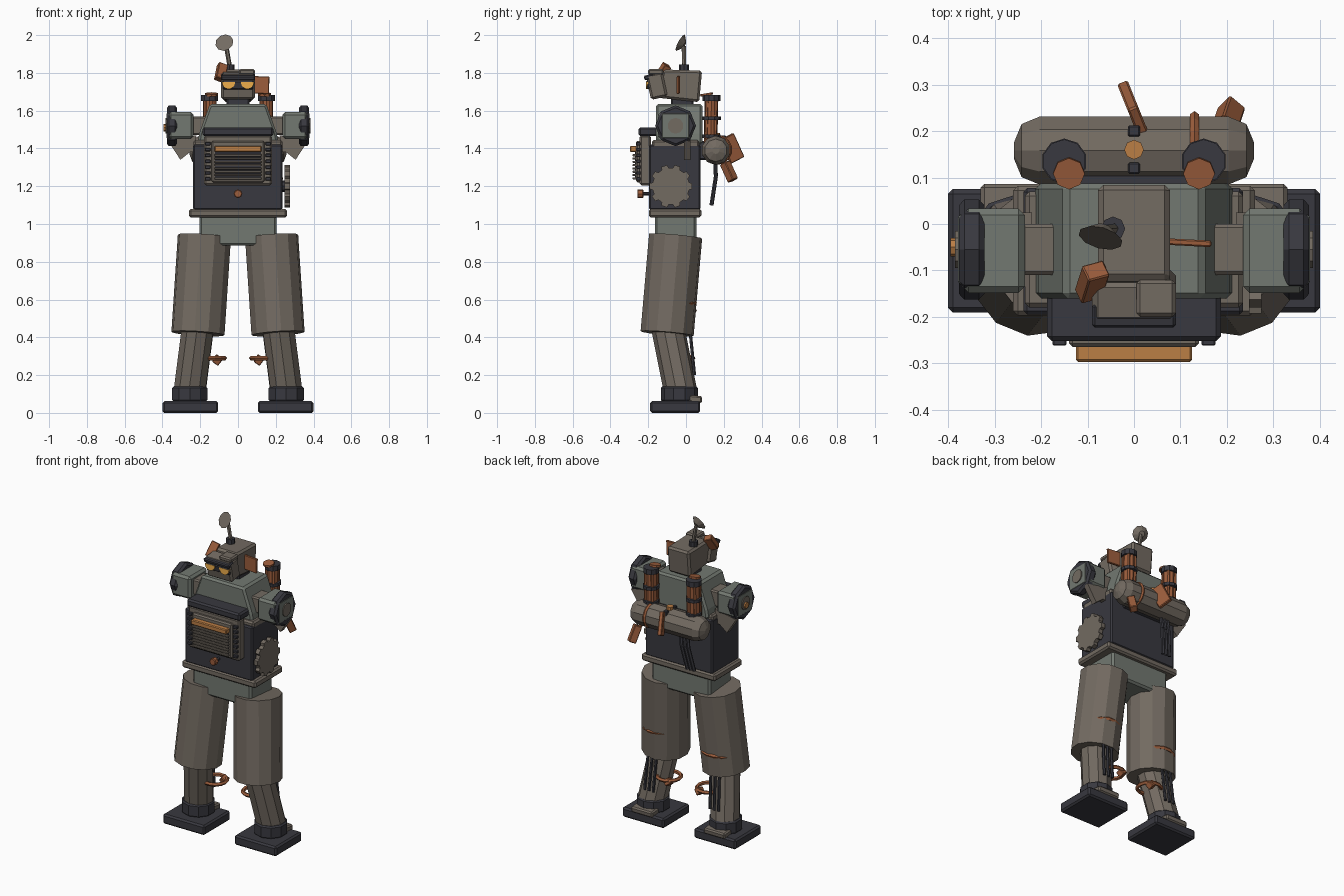
import bpy, bmesh, math
from mathutils import Vector, Euler

if "Cube" in bpy.data.objects:
    bpy.data.objects.remove(bpy.data.objects["Cube"])

def material(name, r, g, b):
    m = bpy.data.materials.new(name)
    m.diffuse_color = (r, g, b, 1)
    m.use_nodes = True
    m.node_tree.nodes["Principled BSDF"].inputs["Base Color"].default_value = m.diffuse_color
    return m

BROWN = material("worn_brown", .17, .145, .12)
GREEN = material("grey_green", .17, .19, .165)
DARK = material("dark_steel", .04, .04, .05)
RUST = material("rust", .33, .11, .045)
ORANGE = material("orange", .5, .21, .06)
GLOW = material("amber", .85, .42, .07)

def finish(name, bm, mat, bevel=0, seg=1):
    bmesh.ops.recalc_face_normals(bm, faces=bm.faces)
    me = bpy.data.meshes.new(name)
    bm.to_mesh(me)
    bm.free()
    ob = bpy.data.objects.new(name, me)
    bpy.context.collection.objects.link(ob)
    me.materials.append(mat)
    if bevel:
        b = ob.modifiers.new("bevel", 'BEVEL')
        b.width, b.segments = bevel, seg
        b.limit_method, b.angle_limit = 'ANGLE', math.radians(50)
    return ob

def box(name, x, y, z, mat, bevel=.008, taper=(1, 1), rot=(0, 0, 0)):
    """Box from (min, max) ranges, with the top optionally narrowed."""
    bm = bmesh.new()
    bmesh.ops.create_cube(bm, size=1)
    for v in bm.verts:
        if v.co.z > 0:
            v.co.x *= taper[0]
            v.co.y *= taper[1]
        v.co = Vector((v.co.x * (x[1] - x[0]), v.co.y * (y[1] - y[0]), v.co.z * (z[1] - z[0])))
    ob = finish(name, bm, mat, bevel)
    ob.location = (sum(x) / 2, sum(y) / 2, sum(z) / 2)
    ob.rotation_euler = Euler([math.radians(a) for a in rot])
    return ob

def rod(name, a, b, r, mat, sides=8, r2=None, bevel=0, seg=1, spin=0):
    """Cylinder or cone between two points."""
    a, b = Vector(a), Vector(b)
    bm = bmesh.new()
    bmesh.ops.create_cone(bm, cap_ends=True, segments=sides, radius1=r,
                          radius2=r if r2 is None else r2, depth=(b - a).length)
    q = (b - a).to_track_quat('Z', 'Y')
    for v in bm.verts:
        c, s = math.cos(spin), math.sin(spin)
        v.co = q @ Vector((v.co.x * c - v.co.y * s, v.co.x * s + v.co.y * c, v.co.z)) + (a + b) / 2
    return finish(name, bm, mat, bevel, seg)

def prism(name, pts, lo, hi, axis, mat, bevel=0):
    """Extrude a 2D outline along x (points are y,z) or y (points are x,z)."""
    bm = bmesh.new()
    at = (lambda p, t: (t, p[0], p[1])) if axis == 'x' else (lambda p, t: (p[0], t, p[1]))
    f = bm.faces.new([bm.verts.new(at(p, lo)) for p in pts])
    new = bmesh.ops.extrude_face_region(bm, geom=[f])['geom']
    d = Vector((hi - lo, 0, 0)) if axis == 'x' else Vector((0, hi - lo, 0))
    bmesh.ops.translate(bm, vec=d, verts=[g for g in new if isinstance(g, bmesh.types.BMVert)])
    return finish(name, bm, mat, bevel)

def ring(name, loc, R, r, mat, rot=(0, 0, 0)):
    bpy.ops.mesh.primitive_torus_add(major_segments=14, minor_segments=5, major_radius=R,
                                     minor_radius=r, location=loc, rotation=rot)
    ob = bpy.context.object
    ob.name = name
    ob.data.materials.append(mat)

# legs, shoulders and exhausts on both sides
for s, side in ((-1, "left"), (1, "right")):
    def span(a, b):
        return tuple(sorted((s * a, s * b)))
    box(side + "_foot", span(.105, .4), (-.19, .075), (0, .062), DARK, .01)
    rod(side + "_ankle", (s * .255, -.035, .06), (s * .255, -.035, .14), .098, DARK, 10, bevel=.008)
    box(side + "_heel_plate", span(.18, .33), (.0, .085), (.055, .092), BROWN, .008, rot=(-6, 0, 0))
    rod(side + "_shin", (s * .255, -.03, .12), (s * .21, -.10, .47), .088, BROWN, 10)
    rod(side + "_thigh", (s * .212, -.1, .42), (s * .178, -.055, .935), .142, BROWN, 12)
    ring(side + "_leg_ring", (s * .14, -.03, .29), .07, .012, RUST)
    box(side + "_ring_shard", span(.09, .13), (.0, .04), (.26, .3), RUST, .004, rot=(20, 35, 10))
    for k in range(3):
        rod(side + "_knee_cable", (s * (.19 + .03 * k), .02, .45), (s * (.2 + .03 * k), .045, .2), .009, DARK, 6)
    ring(side + "_thigh_dent", (s * .205, -.055, .55 + s * .02), .105, .012, RUST, (.12, 0, 0))
    # shoulder block, the disc poking through it, and its hub
    box(side + "_shoulder", span(.235, .37), (-.148, .033), (1.45, 1.592), GREEN, .014)
    rod(side + "_shoulder_disc", (s * .322, -.055, 1.52), (s * .377, -.055, 1.52), .108, DARK, 8, bevel=.012)
    box(side + "_shoulder_face", span(.36, .379), (-.13, .02), (1.452, 1.588), GREEN, .006)
    rod(side + "_shoulder_hub", (s * .37, -.055, 1.52), (s * .385, -.055, 1.52), .042, BROWN, 10)
    box(side + "_shoulder_arm", span(.15, .25), (-.11, 0), (1.47, 1.57), BROWN)
    prism(side + "_shoulder_bracket", [(s * x, z) for x, z in
          ((.37, 1.44), (.22, 1.47), (.235, 1.38), (.255, 1.38), (.305, 1.34))], -.01, .025, 'y', BROWN)
    # exhaust stack
    x = s * .15
    rod(side + "_exhaust", (x, .13, 1.43), (x, .135, 1.66), .036, RUST, 8)
    for k in range(4):
        a = math.pi / 4 + k * math.pi / 2
        rod(side + "_exhaust_rib", (x + .034 * math.cos(a), .13 + .034 * math.sin(a), 1.45),
            (x + .034 * math.cos(a), .135 + .034 * math.sin(a), 1.65), .01, RUST, 6)
    for z, h, r in ((1.455, .02, .047), (1.55, .02, .049), (1.65, .032, .047)):
        rod(side + "_exhaust_collar", (x, .135, z), (x, .135, z + h), r, DARK, 10)
    rod(side + "_exhaust_lid", (x - s * .01, .11, 1.68), (x - s * .01, .108, 1.692), .034, RUST, 8)

rod("shoulder_knob", (-.38, -.05, 1.51), (-.395, -.05, 1.51), .02, ORANGE, 8)

# torso
box("pelvis", (-.205, .205), (-.165, .055), (.885, 1.05), GREEN, .012)
box("belt", (-.26, .26), (-.197, .082), (1.035, 1.08), BROWN, .01)
box("torso", (-.238, .235), (-.195, .077), (1.075, 1.42), DARK, .008)
box("waist_step", (-.235, .235), (-.18, .07), (1.40, 1.445), BROWN, .01)
prism("chest", [(-.215, 1.42), (.215, 1.42), (.205, 1.48), (.15, 1.635), (-.15, 1.635), (-.205, 1.48)],
      -.16, .087, 'y', GREEN, .012)
box("neck", (-.06, .06), (-.08, .04), (1.6, 1.68), DARK)

# chest radiator
box("radiator_hood", (-.187, .187), (-.252, -.15), (1.465, 1.512), DARK, .01)
box("radiator_frame", (-.18, .18), (-.245, -.185), (1.205, 1.47), BROWN, .01)
box("radiator_panel", (-.14, .14), (-.265, -.23), (1.22, 1.44), BROWN, .008)
box("radiator_back", (-.122, .122), (-.269, -.26), (1.235, 1.38), DARK, 0)
for i in range(8):
    z = 1.236 + i * .0175
    box("radiator_slat", (-.125, .125), (-.283, -.26), (z, z + .011), BROWN, .002)
box("radiator_bar", (-.125, .125), (-.297, -.26), (1.382, 1.414), ORANGE, .005)
for s in (-1, 1):
    for i in range(7):
        z = 1.23 + i * .031
        box("radiator_bolt", tuple(sorted((s * .145, s * .175))), (-.262, -.24), (z, z + .018), DARK, .003)
rod("valve_stem", (0, -.19, 1.16), (0, -.235, 1.16), .01, DARK, 6)
rod("valve_knob", (0, -.225, 1.16), (0, -.258, 1.16), .023, RUST, 8, bevel=.004)

# gear on the flank
gear = []
for i in range(10):
    for da, r in ((-.2, .098), (-.13, .114), (.13, .114), (.2, .098)):
        a = 2 * math.pi * i / 10 + da
        gear.append((-.08 + r * math.cos(a), 1.2 + r * math.sin(a)))
prism("flank_gear", gear, .247, .274, 'x', BROWN)
rod("gear_axle", (.22, -.08, 1.2), (.272, -.08, 1.2), .03, DARK, 8)

# head
prism("head", [(-.165, 1.67), (.07, 1.645), (.085, 1.812), (-.12, 1.818)], -.078, .078, 'x', BROWN, .012)
def face(name, x, y, z, mat, bevel=.006):
    ob = box(name, x, y, z, mat, bevel)
    ob.rotation_euler.x = math.radians(12)
    return ob
face("face_block", (-.09, .09), (-.2, -.11), (1.665, 1.8), BROWN, .012)
face("eye_band", (-.083, .083), (-.208, -.18), (1.714, 1.762), DARK)
face("brow", (-.09, .09), (-.222, -.17), (1.765, 1.79), DARK)
box("brow_plate", (.005, .09), (-.2, -.12), (1.79, 1.82), BROWN)
for s in (-1, 1):
    prism("eye", [(s * .05 + .035 * math.cos(a), 1.752 + .038 * math.sin(a)) for a in
                  [math.pi + i * math.pi / 8 for i in range(9)]], -.213, -.19, 'y', GLOW)
box("right_ear_plate", (.06, .165), (-.047, -.033), (1.69, 1.782), RUST, .003, rot=(0, 2, -3))
box("left_ear_plate", (-.115, -.065), (-.145, -.105), (1.755, 1.85), RUST, .003, rot=(-28, 20, 15))

# antenna
rod("antenna_base", (-.045, -.01, 1.81), (-.045, -.01, 1.845), .026, DARK, 8)
rod("antenna_rod", (-.045, -.01, 1.84), (-.062, -.012, 1.94), .012, BROWN, 6)
rod("antenna_dish", (-.066, -.008, 1.948), (-.072, -.03, 1.96), .018, BROWN, 10, r2=.049)

# tank on the back
rod("back_tank", (-.258, .158, 1.39), (.258, .158, 1.39), .077, BROWN, 10, bevel=.055, seg=2)
box("tank_mount", (-.15, .15), (.06, .13), (1.34, 1.44), DARK)
rod("tank_cap", (0, .16, 1.45), (0, .16, 1.482), .021, ORANGE, 8)
for y in (.12, .2):
    box("tank_clip", (-.013, .013), (y - .012, y + .012), (1.42, 1.468), DARK, .003)
ring("tank_strap", (.13, .165, 1.393), .07, .01, RUST, (0, math.pi / 2, 0))
box("tank_fin", (-.012, .012), (.2, .285), (1.33, 1.47), RUST, .004, rot=(26, 0, 22))
box("tank_shard", (.18, .225), (.205, .25), (1.225, 1.33), RUST, .004, rot=(24, 10, -40))
rod("shard_stem", (.17, .18, 1.35), (.2, .225, 1.28), .012, RUST, 6)
for k in range(3):
    x = -.07 - .024 * k
    rod("hanging_cable", (x, .155, 1.34), (x - .01, .158, 1.25), .011, DARK, 6)
    rod("hanging_cable_end", (x - .01, .158, 1.25), (x - .035, .135, 1.1), .011, DARK, 6)
